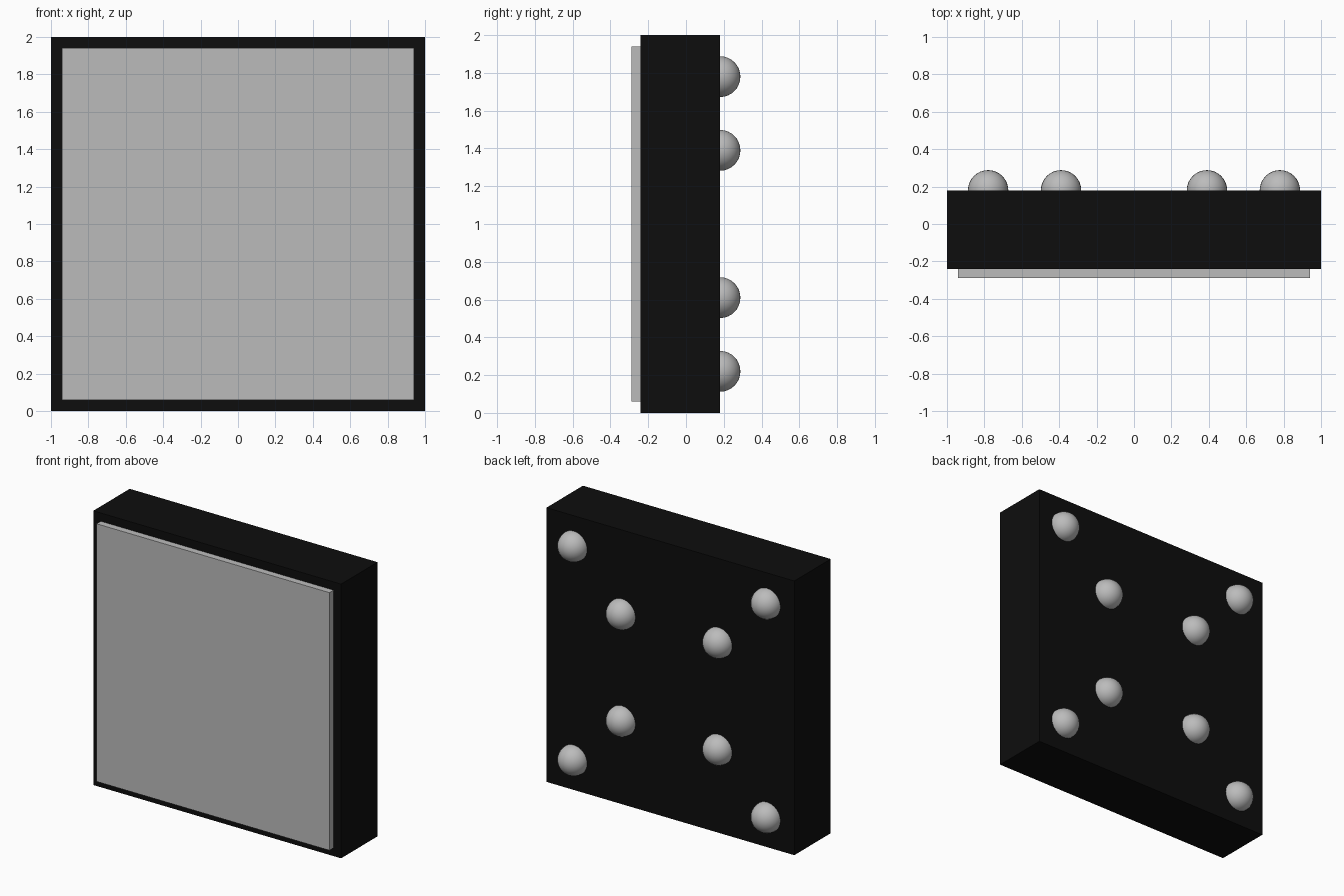
import bpy
import math

cube = bpy.data.objects.get("Cube")
if cube:
    bpy.data.objects.remove(cube, do_unlink=True)


def material(name, value):
    mat = bpy.data.materials.new(name)
    mat.use_nodes = True
    colour = (value, value, value, 1)
    mat.diffuse_color = colour
    mat.node_tree.nodes["Principled BSDF"].inputs["Base Color"].default_value = colour
    return mat


black = material("black", 0.004)
grey = material("light grey", 0.5)


def box(name, width, front, back, mat):
    """Square slab centred on x = 0, z = 1, between two y positions."""
    bpy.ops.mesh.primitive_cube_add(size=1, location=(0, (front + back) / 2, 1))
    obj = bpy.context.object
    obj.name = name
    obj.scale = (width, back - front, width)
    bpy.ops.object.transform_apply(location=False, rotation=False, scale=True)
    obj.data.materials.append(mat)


# Thick square body and the raised plate on its front
box("body", 2.0, -0.24, 0.18, black)
box("front_plate", 1.88, -0.288, -0.24, grey)

# Two squares of round studs on the back, sunk to half their depth
for ring, offset in (("inner", 0.39), ("outer", 0.78)):
    for side, sx in (("left", 1), ("right", -1)):
        for level, sz in (("upper", 1), ("lower", -1)):
            bpy.ops.mesh.primitive_uv_sphere_add(
                segments=32, ring_count=16, radius=0.108,
                location=(sx * offset, 0.18, 1 + sz * offset))
            stud = bpy.context.object
            stud.name = f"{ring}_{level}_{side}_stud"
            stud.data.materials.append(grey)
            bpy.ops.object.shade_smooth_by_angle(angle=math.radians(40))
